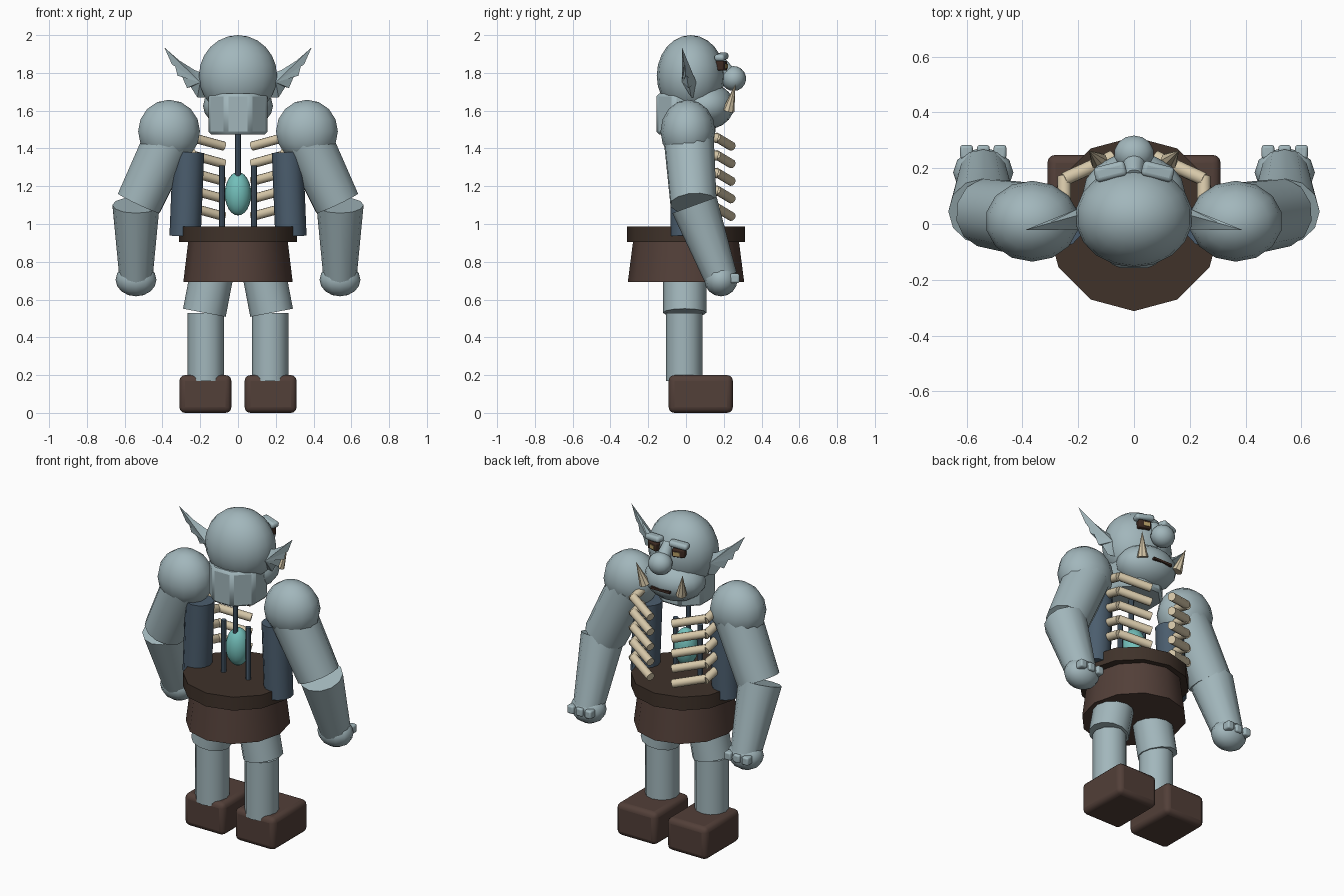
import bpy, bmesh, math
from mathutils import Vector

cube = bpy.data.objects.get("Cube")
if cube:
    bpy.data.objects.remove(cube, do_unlink=True)


def material(name, rgb):
    m = bpy.data.materials.new(name)
    m.use_nodes = True
    col = (*rgb, 1)
    m.diffuse_color = col
    bsdf = m.node_tree.nodes["Principled BSDF"]
    bsdf.inputs["Base Color"].default_value = col
    bsdf.inputs["Roughness"].default_value = 0.8
    return m


SKIN = material("grey blue skin", (0.36, 0.47, 0.50))
LEATHER = material("brown leather", (0.085, 0.05, 0.04))
BELT = material("dark brown belt", (0.05, 0.032, 0.023))
SLATE = material("slate blue", (0.07, 0.11, 0.155))
BONE = material("bone", (0.68, 0.58, 0.40))
TEAL = material("teal heart", (0.17, 0.52, 0.49))
DARK = material("dark eye socket", (0.045, 0.022, 0.015))
GOLD = material("gold iris", (0.45, 0.33, 0.13))


def finish(ob, name, mat, angle=40):
    ob.name = ob.data.name = name
    ob.data.materials.clear()
    ob.data.materials.append(mat)
    bpy.ops.object.select_all(action='DESELECT')
    ob.select_set(True)
    bpy.context.view_layer.objects.active = ob
    bpy.ops.object.shade_smooth_by_angle(angle=math.radians(angle))
    return ob


def ball(name, mat, loc, radii, seg=14, rings=9):
    bpy.ops.mesh.primitive_uv_sphere_add(segments=seg, ring_count=rings, location=loc)
    ob = bpy.context.object
    ob.scale = radii
    return finish(ob, name, mat)


def rod(name, mat, a, b, r1, r2=None, sides=12, spin=0.0):
    """Cylinder or cone between two points."""
    a, b = Vector(a), Vector(b)
    bpy.ops.mesh.primitive_cone_add(vertices=sides, radius1=r1, radius2=r1 if r2 is None else r2,
                                    depth=(b - a).length, location=(a + b) / 2)
    ob = bpy.context.object
    for v in ob.data.vertices:
        x, y = v.co.x, v.co.y
        v.co.x = x * math.cos(spin) - y * math.sin(spin)
        v.co.y = x * math.sin(spin) + y * math.cos(spin)
    ob.rotation_mode = 'QUATERNION'
    ob.rotation_quaternion = Vector((0, 0, 1)).rotation_difference(b - a)
    return finish(ob, name, mat)


def box(name, mat, loc, size, bevel=0.0, rot=(0, 0, 0)):
    bpy.ops.mesh.primitive_cube_add(size=1, location=loc, rotation=rot)
    ob = bpy.context.object
    for v in ob.data.vertices:
        v.co = [c * s for c, s in zip(v.co, size)]
    if bevel:
        mod = ob.modifiers.new("round", 'BEVEL')
        mod.width, mod.segments = bevel, 3
    return finish(ob, name, mat)


def ear(name, s):
    """Pointed ear with a notched lower edge, thin at the rim and tip."""
    outline = [(0.19, 1.80), (0.23, 1.815), (0.31, 1.865), (0.39, 1.935), (0.35, 1.845),
               (0.335, 1.845), (0.32, 1.785), (0.30, 1.79), (0.27, 1.72), (0.25, 1.725),
               (0.215, 1.67), (0.17, 1.67)]
    bm = bmesh.new()
    rim = [bm.verts.new((s * x, 0.04 - 0.28 * (x - 0.17), z)) for x, z in outline]
    for y in (-0.02, 0.055):
        hub = bm.verts.new((s * 0.20, y, 1.75))
        for i, v in enumerate(rim):
            bm.faces.new((hub, v, rim[(i + 1) % len(rim)]))
    bmesh.ops.recalc_face_normals(bm, faces=bm.faces)
    me = bpy.data.meshes.new(name)
    bm.to_mesh(me)
    bm.free()
    ob = bpy.data.objects.new(name, me)
    bpy.context.collection.objects.link(ob)
    finish(ob, name, SKIN, 30)


# Head
ball("head", SKIN, (0, 0.025, 1.785), (0.21, 0.18, 0.215), 18, 12)
ball("jaw", SKIN, (0, 0.105, 1.625), (0.185, 0.15, 0.125), 16, 10)
neck = rod("neck", SKIN, (0, 0, 1.475), (0, 0, 1.69), 0.17, sides=8, spin=math.pi / 8)
neck.modifiers.new("round", 'BEVEL').width = 0.015
ball("nose", SKIN, (0, 0.252, 1.77), (0.072, 0.066, 0.066))
rod("nose_bridge", SKIN, (0, 0.17, 1.87), (0, 0.235, 1.78), 0.03, 0.045)
box("mouth", DARK, (0, 0.247, 1.605), (0.13, 0.02, 0.014))

# Waist
belt = rod("belt", BELT, (0, 0, 0.905), (0, 0, 0.988), 0.312)
skirt = rod("skirt", LEATHER, (0, 0, 0.693), (0, 0, 0.91), 0.308, 0.28)
skirt.scale.x = 0.94

# Chest core
ball("heart", TEAL, (0, 0, 1.16), (0.07, 0.07, 0.115), 16, 12)
rod("windpipe", SLATE, (0, -0.025, 1.23), (0, -0.025, 1.5), 0.015, sides=8)

for side, s in (("left", 1), ("right", -1)):
    def P(x, y, z):
        return (s * x, y, z)

    # Face details
    ear(side + "_ear", s)
    box(side + "_eye_socket", DARK, P(0.085, 0.185, 1.838), (0.075, 0.05, 0.05), 0.008, (0, 0, -s * 0.3))
    box(side + "_iris", GOLD, P(0.083, 0.212, 1.835), (0.036, 0.008, 0.024), 0, (0, 0, -s * 0.3))
    box(side + "_brow", SKIN, P(0.085, 0.188, 1.885), (0.115, 0.055, 0.036), 0.015, (0, s * 0.12, -s * 0.25))
    rod(side + "_tusk", BONE, P(0.125, 0.225, 1.60), P(0.16, 0.262, 1.742), 0.032, 0.0, 8)

    # Arm
    ball(side + "_shoulder", SKIN, P(0.365, 0.01, 1.49), (0.168, 0.145, 0.168), 14, 8)
    rod(side + "_upper_arm", SKIN, P(0.365, 0.015, 1.45), P(0.525, 0.04, 1.11), 0.135, 0.125)
    rod(side + "_forearm", SKIN, P(0.54, 0.045, 1.10), P(0.54, 0.185, 0.715), 0.125, 0.088)
    ball(side + "_hand", SKIN, P(0.54, 0.185, 0.705), (0.108, 0.088, 0.088), 12, 8)
    for k in (-1, 0, 1):
        box(side + "_knuckle", SKIN, P(0.54 + k * 0.06, 0.258, 0.712), (0.045, 0.05, 0.05), 0.01)

    # Torso side and ribs
    rod(side + "_flank", SLATE, P(0.28, 0, 0.935), P(0.262, 0, 1.38), 0.083)
    rod(side + "_spine_rod", SLATE, P(0.085, -0.02, 0.985), P(0.085, -0.02, 1.31), 0.016, sides=8)
    for i in range(5):
        z = 1.455 - i * 0.093
        rod(side + "_rib_root", BONE, P(0.25, 0.07, z + 0.02), P(0.25, 0.17, z - 0.003), 0.025, sides=10)
        rod(side + "_rib_tip", BONE, P(0.25, 0.16, z + 0.005), P(0.075, 0.24, z - 0.043), 0.025, sides=10)

    # Leg
    rod(side + "_thigh", SKIN, P(0.178, -0.007, 0.53), P(0.13, -0.007, 0.78), 0.115)
    rod(side + "_shin", SKIN, P(0.17, -0.01, 0.17), P(0.17, -0.01, 0.53), 0.097)
    box(side + "_boot", LEATHER, P(0.173, 0.078, 0.1), (0.275, 0.34, 0.2), 0.03)
